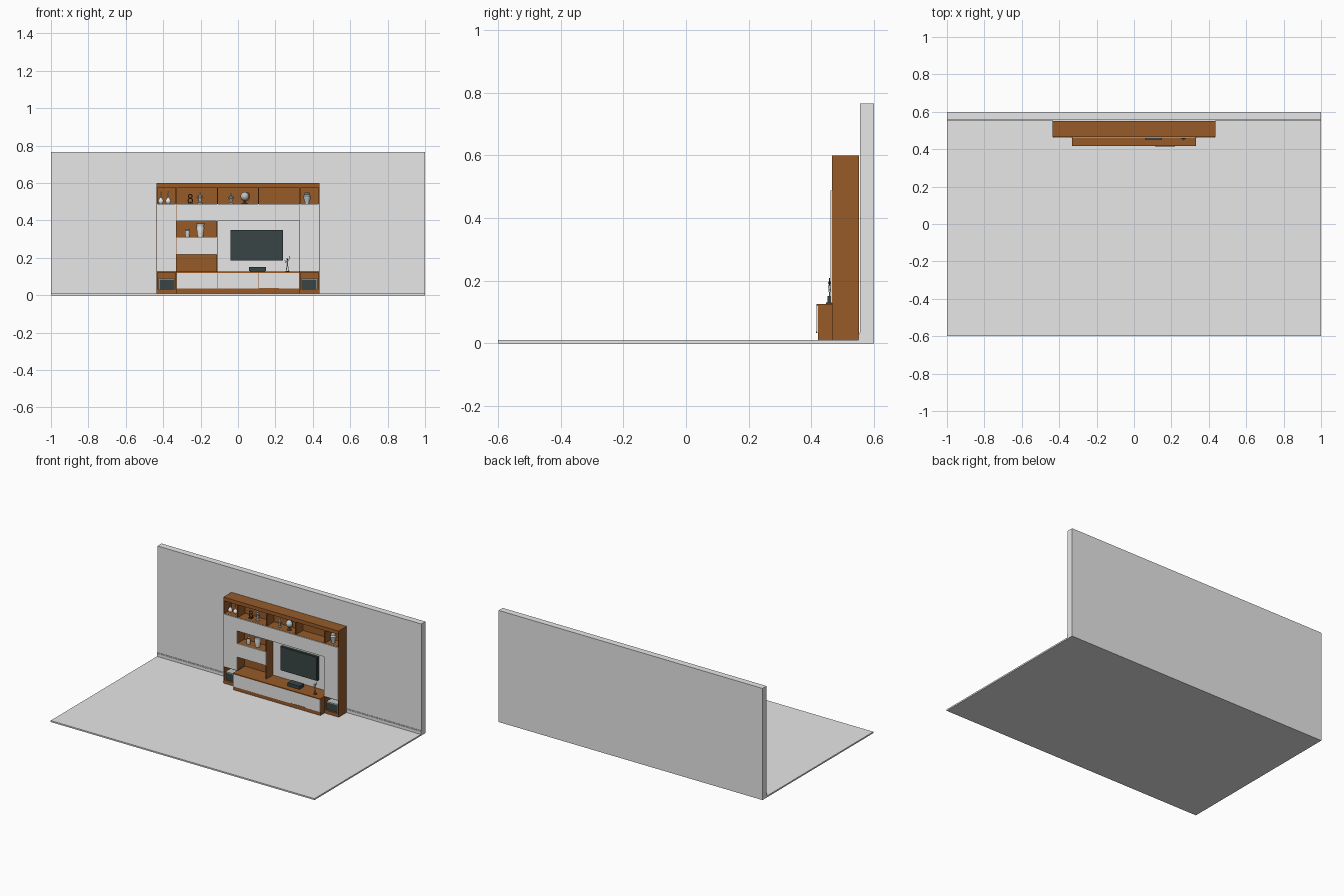
import bpy, bmesh, math
from mathutils import Vector

if "Cube" in bpy.data.objects:
    bpy.data.objects.remove(bpy.data.objects["Cube"])


def material(name, r, g, b):
    m = bpy.data.materials.new(name)
    m.diffuse_color = (r, g, b, 1)
    m.use_nodes = True
    m.node_tree.nodes["Principled BSDF"].inputs["Base Color"].default_value = m.diffuse_color
    return m


WHITE = material("off_white", 0.8, 0.8, 0.8)
WOOD = material("warm_wood", 0.31, 0.105, 0.022)
DARK = material("dark_screen", 0.041, 0.06, 0.06)
BRONZE = material("dark_bronze", 0.10, 0.05, 0.03)
GLAZE = material("grey_glaze", 0.5, 0.55, 0.56)


def finish(name, bm, mat):
    bmesh.ops.recalc_face_normals(bm, faces=bm.faces)
    me = bpy.data.meshes.new(name)
    bm.to_mesh(me)
    bm.free()
    me.materials.append(mat)
    ob = bpy.data.objects.new(name, me)
    bpy.context.collection.objects.link(ob)
    return ob


def box(name, x0, x1, y0, y1, z0, z1, mat):
    bm = bmesh.new()
    bmesh.ops.create_cube(bm, size=1)
    for v in bm.verts:
        v.co = Vector(((x0 + x1) / 2 + v.co.x * (x1 - x0),
                       (y0 + y1) / 2 + v.co.y * (y1 - y0),
                       (z0 + z1) / 2 + v.co.z * (z1 - z0)))
    return finish(name, bm, mat)


def lathe(name, x, y, z, profile, mat, n=20):
    """Turn (radius, height) points around a vertical axis."""
    bm = bmesh.new()
    rings = [[bm.verts.new((x + r * math.cos(2 * math.pi * i / n),
                            y + r * math.sin(2 * math.pi * i / n), z + h))
              for i in range(n)] for r, h in profile]
    for a, b in zip(rings, rings[1:]):
        for i in range(n):
            j = (i + 1) % n
            bm.faces.new((a[i], a[j], b[j], b[i]))
    bm.faces.new(rings[0])
    bm.faces.new(rings[-1])
    ob = finish(name, bm, mat)
    ob.data.set_sharp_from_angle(angle=math.radians(40))
    for p in ob.data.polygons:
        p.use_smooth = True
    return ob


def ball(name, x, y, z, r, mat, stretch=1.0):
    pts = [(max(r * math.sin(math.pi * i / 10), 0.0003),
            -r * stretch * math.cos(math.pi * i / 10)) for i in range(11)]
    return lathe(name, x, y, z, pts, mat)


def rod(name, points, r, mat):
    cu = bpy.data.curves.new(name, 'CURVE')
    cu.dimensions = '3D'
    cu.bevel_depth = r
    cu.bevel_resolution = 1
    cu.use_fill_caps = True
    sp = cu.splines.new('POLY')
    sp.points.add(len(points) - 1)
    for p, co in zip(sp.points, points):
        p.co = (*co, 1)
    cu.materials.append(mat)
    ob = bpy.data.objects.new(name, cu)
    bpy.context.collection.objects.link(ob)
    return ob


# Room: floor, wall and skirting
box("floor", -1, 1, -0.6, 0.6, 0, 0.01, WHITE)
box("wall", -1, 1, 0.556, 0.6, 0, 0.765, WHITE)
for side, x0, x1 in (("left", -1, -0.437), ("right", 0.437, 1)):
    box("skirting_" + side, x0, x1, 0.551, 0.556, 0.01, 0.03, WHITE)
    box("skirting_cap_" + side, x0, x1, 0.553, 0.556, 0.03, 0.035, WHITE)

# Main wooden carcass
F, B, P = 0.466, 0.552, 0.461       # carcass front, back, panel front
T = 0.003                           # half board thickness
box("carcass_back", -0.437, 0.437, 0.543, B, 0.01, 0.6, WOOD)
box("top_board", -0.437, 0.437, F, B, 0.575, 0.6, WOOD)
for s in (-1, 1):
    x0, x1 = sorted((s * 0.437, s * 0.431))
    box("outer_side", x0, x1, F, B, 0.01, 0.6, WOOD)
box("top_shelf_deck", -0.437, 0.437, F, B, 0.483, 0.489, WOOD)
for x in (-0.33, -0.11, 0.11, 0.33):
    box("top_divider", x - T, x + T, F, B, 0.489, 0.575, WOOD)

# Upper closed cupboards with flush fronts
box("upper_cupboard", -0.33, 0.33, F, B, 0.398, 0.483, WOOD)
for x in (-0.33, -0.11, 0.11):
    box("upper_front", x + 0.0008, x + 0.2192, P, F, 0.398, 0.488, WHITE)

# Side columns with tall doors and open niches beneath
for s in (-1, 1):
    x0, x1 = sorted((s * 0.33, s * 0.435))
    box("side_column", x0, x1, F, B, 0.13, 0.483, WOOD)
    box("tall_door", x0 + 0.001, x1 - 0.001, P, F, 0.129, 0.488, WHITE)
    box("niche_top", x0, x1, F, B, 0.122, 0.13, WOOD)
    box("niche_base", x0, x1, F, B, 0.01, 0.033, WOOD)
    i0, i1 = sorted((s * 0.327, s * 0.333))
    box("niche_inner_side", i0, i1, F, B, 0.01, 0.13, WOOD)
    # dark loudspeaker in each niche
    c = s * 0.382
    box("speaker", c - 0.043, c + 0.043, 0.475, 0.53, 0.034, 0.084, DARK)
    box("speaker_rim", c - 0.043, c + 0.043, 0.473, 0.53, 0.084, 0.09, GLAZE)
    for d in (-0.041, 0.041):
        box("speaker_edge", c + d - 0.002, c + d + 0.002, 0.472, 0.476,
            0.034, 0.086, GLAZE)

# Shelf bay left of the screen
box("bay_divider", -0.116, -0.11, F, B, 0.125, 0.40, WOOD)
box("bay_block", -0.33, -0.113, F, B, 0.22, 0.311, WOOD)
box("bay_front", -0.329, -0.111, P, F, 0.219, 0.312, WHITE)

# Screen panel and screen
box("screen_panel", -0.11, 0.33, 0.536, 0.545, 0.125, 0.398, WHITE)
box("screen_body", -0.039, 0.24, 0.516, 0.532, 0.186, 0.35, DARK)
box("screen_glass", -0.035, 0.236, 0.514, 0.517, 0.191, 0.346, DARK)
box("screen_mount", 0.05, 0.15, 0.53, 0.54, 0.23, 0.31, DARK)

# Low cabinet: base, body, counter and three drawers
box("low_cabinet", -0.33, 0.33, 0.421, B, 0.01, 0.119, WOOD)
box("counter", -0.331, 0.331, 0.416, B, 0.119, 0.126, WOOD)
for x in (-0.33, -0.11, 0.11):
    box("drawer_front", x + 0.001, x + 0.219, 0.417, 0.421, 0.035, 0.119, WHITE)
box("drawer_trim", 0.111, 0.219, 0.4155, 0.418, 0.033, 0.038, WOOD)

# Media box
box("media_box", 0.059, 0.15, 0.451, 0.50, 0.129, 0.151, DARK)
box("media_box_foot", 0.065, 0.144, 0.456, 0.495, 0.126, 0.129, DARK)

# Long-necked bottles
Z1, Y1 = 0.489, 0.505
for x in (-0.412, -0.373):
    lathe("bottle", x, Y1, Z1, [(0.007, 0), (0.014, 0.008), (0.015, 0.016),
          (0.010, 0.026), (0.003, 0.034), (0.0025, 0.06), (0.004, 0.066)], WHITE)

# Bronze loop ornament
box("ornament_base", -0.266, -0.244, 0.495, 0.515, Z1, Z1 + 0.006, BRONZE)
for k, r in ((0.018, 0.012), (0.04, 0.010)):
    rod("ornament_ring", [(-0.255 + r * math.cos(i * math.pi / 8), Y1,
        Z1 + k + r * math.sin(i * math.pi / 8)) for i in range(17)], 0.003, BRONZE)


def statuette(name, x, y, z, h, mat):
    """Plinth, turned body, head and two arms."""
    lathe(name + "_body", x, y, z, [(0.22 * h, 0), (0.22 * h, 0.08 * h),
          (0.09 * h, 0.12 * h), (0.12 * h, 0.35 * h), (0.08 * h, 0.5 * h),
          (0.15 * h, 0.7 * h), (0.05 * h, 0.8 * h)], mat, 12)
    ball(name + "_head", x, y, z + 0.9 * h, 0.1 * h, mat)
    for s in (-1, 1):
        rod(name + "_arm", [(x + s * 0.12 * h, y, z + 0.7 * h),
            (x + s * 0.26 * h, y, z + 0.55 * h),
            (x + s * 0.1 * h, y, z + 0.4 * h)], 0.04 * h, mat)


statuette("large_statuette", -0.203, Y1, Z1, 0.064, GLAZE)
statuette("small_statuette", -0.037, Y1, Z1, 0.056, GLAZE)

# Globe on a stand
lathe("globe_stand", 0.036, Y1, Z1, [(0.016, 0), (0.016, 0.003),
      (0.004, 0.007), (0.003, 0.02)], BRONZE)
ball("globe", 0.036, Y1, Z1 + 0.04, 0.023, GLAZE)
rod("globe_arc", [(0.036 + 0.027 * math.cos(a), Y1, Z1 + 0.04 + 0.027 * math.sin(a))
    for a in [math.radians(-120 + 18 * i) for i in range(11)]], 0.0015, BRONZE)

# Lidded urn
lathe("urn", 0.369, Y1, Z1, [(0.012, 0), (0.011, 0.006), (0.018, 0.026),
      (0.019, 0.042), (0.012, 0.05), (0.017, 0.053), (0.016, 0.058),
      (0.004, 0.062)], GLAZE)

# Middle shelf: cup and broad vase
lathe("cup", -0.27, 0.50, 0.311, [(0.012, 0), (0.013, 0.03), (0.009, 0.036),
      (0.013, 0.044), (0.010, 0.044), (0.007, 0.036)], GLAZE)
lathe("broad_vase", -0.201, 0.50, 0.311, [(0.015, 0), (0.018, 0.02), (0.021, 0.048),
      (0.019, 0.062), (0.025, 0.072), (0.021, 0.072), (0.014, 0.06)], WHITE)

# Slender dancer on the counter
x, y, z = 0.264, 0.458, 0.126
lathe("dancer_base", x, y, z, [(0.011, 0), (0.011, 0.004), (0.004, 0.005)], BRONZE)
for s in (-1, 1):
    rod("dancer_leg", [(x + s * 0.006, y, z + 0.004), (x + s * 0.004, y, z + 0.022),
                       (x, y, z + 0.042)], 0.002, GLAZE)
lathe("dancer_torso", x, y, z + 0.038, [(0.004, 0), (0.003, 0.008), (0.005, 0.02),
      (0.002, 0.025)], GLAZE, 10)
ball("dancer_head", x, y, z + 0.067, 0.0045, BRONZE)
rod("dancer_raised_arm", [(x, y, z + 0.057), (x + 0.009, y, z + 0.066),
                          (x + 0.012, y, z + 0.083)], 0.0016, BRONZE)
rod("dancer_low_arm", [(x, y, z + 0.057), (x - 0.011, y, z + 0.05),
                       (x - 0.013, y, z + 0.062)], 0.0016, GLAZE)
